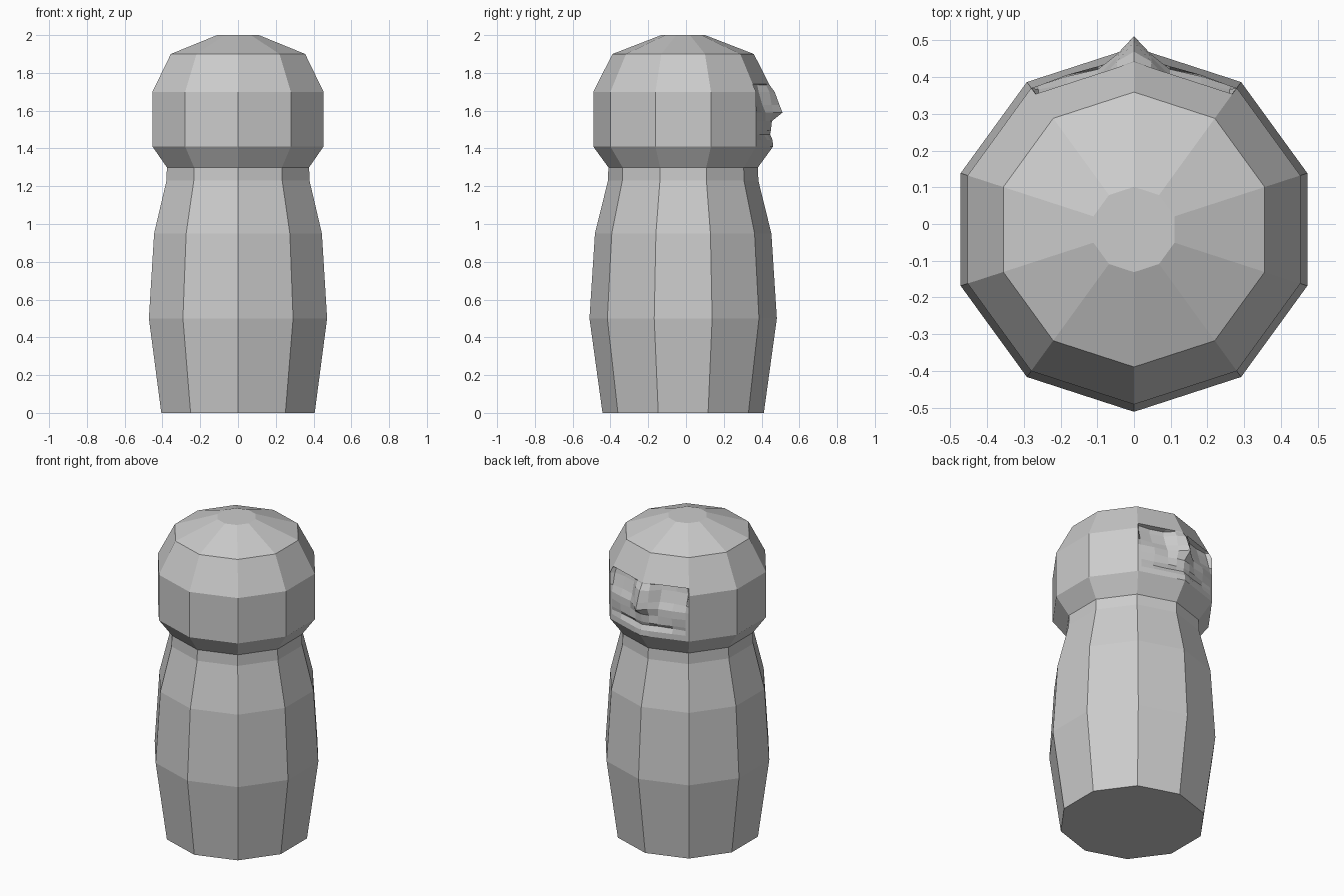
import bpy, bmesh, math

if "Cube" in bpy.data.objects:
    bpy.data.objects.remove(bpy.data.objects["Cube"])

N = 10
CY = -0.015


def ring_point(r, i, z):
    a = math.pi / 2 - 2 * math.pi * i / N   # index 0 points to +y
    return (r * math.cos(a), CY + r * math.sin(a), z)


def finish(bm, name):
    bmesh.ops.remove_doubles(bm, verts=bm.verts, dist=0.0005)
    bmesh.ops.recalc_face_normals(bm, faces=bm.faces)
    me = bpy.data.meshes.new(name)
    bm.to_mesh(me)
    bm.free()
    ob = bpy.data.objects.new(name, me)
    bpy.context.collection.objects.link(ob)
    return ob


def lathe(bm, profile, skip=()):
    rings = [[bm.verts.new(ring_point(r, i, z)) for i in range(N)] for r, z in profile]
    for k in range(len(rings) - 1):
        for i in range(N):
            if (k, i) not in skip:
                j = (i + 1) % N
                bm.faces.new((rings[k][i], rings[k][j], rings[k + 1][j], rings[k + 1][i]))
    return rings


# body with flat base
bm = bmesh.new()
rings = lathe(bm, [(0.427, 0), (0.496, 0.5), (0.467, 0.95), (0.398, 1.23), (0.396, 1.30)])
bm.faces.new(rings[0])
finish(bm, "body")

# head, leaving the two rear facets open for the face
head = [(0.396, 1.30), (0.476, 1.41), (0.476, 1.70), (0.374, 1.90), (0.116, 2.0)]
bm = bmesh.new()
rings = lathe(bm, head, skip={(1, 0), (1, N - 1), (2, 0), (2, N - 1)})
bm.faces.new(rings[-1])

# face relief: rows of (height, y offsets from the nose line to the temple)
cols = [0, 0.17, 0.35, 0.65, 0.93, 1]
rows = [
    (1.41, [0, 0, 0, 0, 0, 0]),
    (1.445, [-0.003, 0, 0, 0, 0, 0]),
    (1.475, [-0.016, -0.016, -0.018, -0.012, 0, 0]),
    (1.495, [-0.012, -0.004, 0, -0.004, 0, 0]),
    (1.545, [-0.006, -0.002, -0.008, 0.004, 0, 0]),
    (1.59, [0.05, 0.015, -0.008, 0.0, 0, 0]),
    (1.63, [0.034, 0.008, -0.025, -0.022, -0.01, 0]),
    (1.70, [0.008, -0.004, -0.045, -0.045, -0.03, 0]),
    (1.735, [0, -0.004, -0.035, -0.035, -0.02, 0]),
    (1.74, [0, 0, 0, 0, 0, 0]),
    (1.90, [0, 0, 0, 0, 0, 0]),
]


def radius(z):
    return 0.476 - 0.51 * max(0, z - 1.70)


for side in (1, -1):
    grid = []
    for z, offs in rows:
        a, b = ring_point(radius(z), 0, z), ring_point(radius(z), 1, z)
        grid.append([bm.verts.new((side * b[0] * t, a[1] + (b[1] - a[1]) * t + d, z))
                     for t, d in zip(cols, offs)])
    for lo, hi in zip(grid, grid[1:]):
        for i in range(len(cols) - 1):
            bm.faces.new((lo[i], lo[i + 1], hi[i + 1], hi[i]))
finish(bm, "head")
